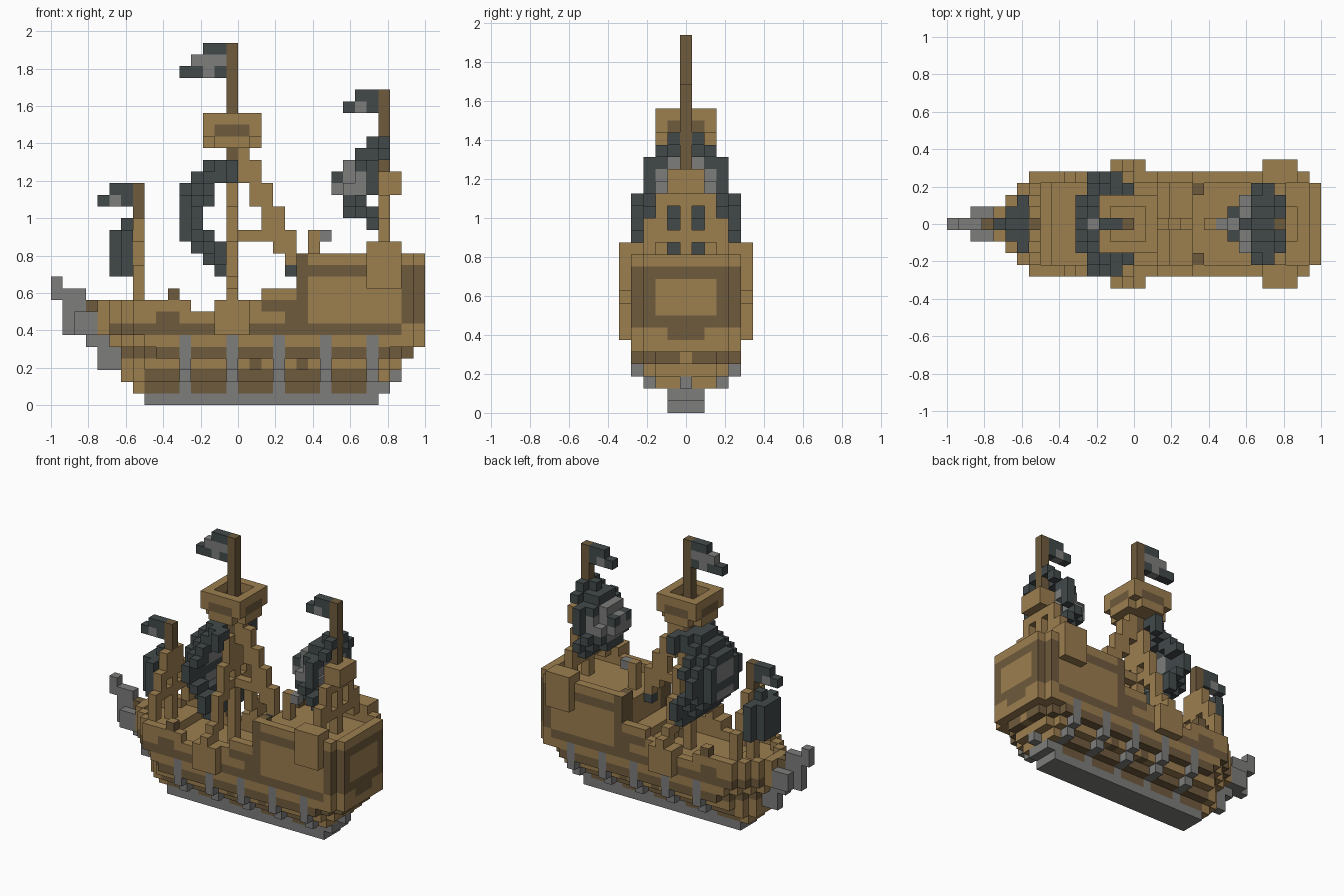
import bpy

cube = bpy.data.objects.get("Cube")
if cube:
    bpy.data.objects.remove(cube, do_unlink=True)

UNIT = 1 / 16          # edge length of one block
LIGHT, DARK, GREY, SLATE = range(4)


def linear(channel):
    c = channel / 255
    return c / 12.92 if c <= 0.04045 else ((c + 0.055) / 1.055) ** 2.4


def make_material(name, rgb):
    colour = [linear(c) for c in rgb] + [1]
    mat = bpy.data.materials.new(name)
    mat.use_nodes = True
    mat.diffuse_color = colour
    shader = mat.node_tree.nodes["Principled BSDF"]
    shader.inputs["Base Color"].default_value = colour
    shader.inputs["Roughness"].default_value = 0.9
    return mat


materials = [
    make_material("light_wood", (156, 126, 79)),
    make_material("dark_wood", (111, 91, 61)),
    make_material("grey_metal", (125, 125, 124)),
    make_material("slate_cloth", (66, 73, 74)),
]

parts = {}             # part name -> {block: colour}


def box(part, xs, ys, zs, colour):
    """Fill an inclusive range of blocks, replacing what was there."""
    for i in range(xs[0], xs[1] + 1):
        for j in range(ys[0], ys[1] + 1):
            for k in range(zs[0], zs[1] + 1):
                for other in parts.values():
                    other.pop((i, j, k), None)
                parts.setdefault(part, {})[i, j, k] = colour


def both_sides(part, xs, ys, zs, colour):
    box(part, xs, ys, zs, colour)
    box(part, xs, (-ys[1], -ys[0]), zs, colour)


# Hull: layers that widen upward, with stepped bulwarks round the decks
def half_width(i, k):
    first = {1: 7, 2: 6, 3: 6, 4: 6, 5: 5}.get(k, 4)
    last = {1: 27, 2: 28, 3: 29, 4: 30}.get(k, 31)
    if not first <= i <= last:
        return -1
    return min(k, 4, i - first + 1, last - i + (2 if k < 5 else 3))


def wall_top(i):
    for limit, top in ((11, 8), (16, 7), (17, 8), (20, 9)):
        if i <= limit:
            return top
    return 12


def deck_top(i):
    for limit, top in ((8, 7), (17, 6), (18, 7), (20, 8)):
        if i <= limit:
            return top
    return 11


def hull_colour(i, j, k):
    if i >= 30 and k > 5:                      # stern frame and panel
        if 7 <= k <= 11:
            return DARK if abs(j) >= 3 or k in (7, 11) else LIGHT
        return DARK if k == 6 and abs(j) < 2 else LIGHT
    if k >= 7 and abs(j) < 3:                  # deck and inner bulkhead
        return LIGHT
    if k in (1, 2):
        return DARK if 8 <= i <= 27 else LIGHT
    if k == 3:
        return DARK if i in (17, 21) else LIGHT
    if k == 4:
        return DARK if j else LIGHT
    if k == 6:
        return DARK if i >= 5 else LIGHT
    if k == 7:
        return DARK if i in (9, 10, 20, 21) else LIGHT
    if k == 8:
        return DARK if 18 <= i <= 21 else LIGHT
    if k == 11:
        return DARK if 21 <= i <= 26 else LIGHT
    return DARK if i == 21 and k > 8 else LIGHT


hull = parts.setdefault("hull", {})
for k in range(1, 13):
    for i in range(4, 32):
        w = half_width(i, k)
        for j in range(-w, w + 1):
            rim = abs(j) == w or half_width(i - 1, k) < abs(j) or half_width(i + 1, k) < abs(j)
            if k <= (wall_top(i) if rim else deck_top(i)):
                hull[i, j, k] = hull_colour(i, j, k)
box("bowsprit", (3, 3), (0, 0), (8, 8), DARK)
both_sides("rail_post", (10, 10), (4, 4), (9, 9), DARK)
both_sides("deck_post", (21, 21), (3, 3), (12, 12), DARK)
both_sides("deck_post", (17, 17), (2, 2), (7, 7), DARK)
both_sides("side_buttress", (14, 16), (5, 5), (6, 8), LIGHT)
both_sides("side_buttress", (14, 16), (4, 4), (8, 8), LIGHT)
both_sides("stern_buttress", (27, 29), (5, 5), (10, 13), LIGHT)
both_sides("stern_buttress", (27, 29), (4, 4), (13, 13), LIGHT)

# Keel, stem and ram
box("keel", (8, 27), (-1, 1), (0, 0), GREY)
box("keel", (28, 28), (-1, 1), (1, 1), GREY)
box("keel", (29, 29), (0, 0), (2, 2), GREY)
for xs, zs in (((4, 5), (3, 4)), ((3, 4), (5, 5)), ((1, 3), (6, 7)),
               ((1, 2), (8, 9)), ((0, 0), (9, 10))):
    box("bow_ram", xs, (0, 0), zs, GREY)
box("bow_ram", (2, 3), (-1, 1), (6, 7), GREY)

# Ribs climbing the hull sides
for i in range(11, 28, 4):
    for k, ys in ((1, (1, 1)), (2, (2, 3)), (3, (3, 4)), (4, (4, 4)), (5, (4, 4))):
        both_sides("hull_ribs", (i, i), ys, (k, k), GREY)

# Lookout basket
box("lookout", (14, 16), (-2, 2), (22, 22), LIGHT)
box("lookout", (13, 17), (-1, 1), (22, 22), LIGHT)
box("lookout", (13, 17), (-2, 2), (23, 24), LIGHT)
for j in range(-1, 2):
    for i in (13, 17):
        box("lookout", (i, i), (j, j), (23, 23), DARK)
    for y in (-2, 2):
        box("lookout", (15 + j, 15 + j), (y, y), (23, 23), DARK)
for i in range(14, 17):
    for j in range(-1, 2):
        for k in (23, 24):
            del parts["lookout"][i, j, k]


# Sails: billowed shells, listed from the top row as (front, back, half width)
def sail(part, top, rows, patch):
    for n, (front, back, width) in enumerate(rows):
        k = top - n
        for j in range(-width, width + 1):
            i = front + round((back - front) * (abs(j) / width) ** 2)
            colour = GREY if abs(j) <= patch.get(k, -1) else SLATE
            if i < back:
                box(part, (i + 1, i + 1), (j, j), (k, k), colour)
            box(part, (i, i), (j, j), (k, k), colour)


sail("main_sail", 20, [(13, 15, 3), (12, 15, 3), (11, 13, 3), (11, 13, 4), (11, 12, 4),
                       (11, 12, 4), (11, 13, 4), (12, 14, 4), (13, 14, 4), (14, 14, 3)],
     {17: 1, 16: 1, 14: 1})
sail("aft_sail", 22, [(27, 28, 1), (26, 28, 2), (25, 27, 3), (25, 27, 3),
                      (24, 27, 3), (25, 26, 3), (25, 27, 3), (27, 27, 2)],
     {20: 1, 19: 2, 18: 2, 17: 1})
both_sides("aft_sail", (24, 24), (1, 1), (19, 19), SLATE)
box("aft_sail", (24, 24), (0, 0), (19, 19), GREY)
sail("fore_sail", 15, [(6, 7, 1), (5, 6, 2), (5, 6, 2), (5, 6, 2), (5, 6, 2)], {})

# Masts: light wood below the rigging, dark above
for name, i, change, top in (("fore_mast", 7, 15, 18), ("main_mast", 15, 19, 30),
                             ("aft_mast", 28, 19, 26)):
    box(name, (i, i), (0, 0), (7, change), LIGHT)
    box(name, (i, i), (0, 0), (change + 1, top), DARK)


# Shrouds: stepped frames either side of a mast with a crossbar
def shroud(part, i, top, drop, count, bar):
    for j in range(1, count + 1):
        high = top - (j - 1) * drop
        both_sides(part, (i, i), (j, j), (high - drop, high), LIGHT)
        if bar <= high:
            both_sides(part, (i, i), (j, j), (bar, bar), LIGHT)


shroud("fore_shrouds", 7, 15, 2, 3, 11)
shroud("main_shrouds", 15, 19, 3, 4, 14)
both_sides("main_shrouds", (15, 15), (5, 5), (9, 9), LIGHT)
shroud("aft_shrouds", 28, 19, 2, 4, 14)
box("aft_mast_block", (29, 29), (-1, 1), (18, 19), LIGHT)

# Stay running aft from the main mast
box("main_stay", (16, 16), (0, 0), (21, 21), LIGHT)
for step in range(4):
    low = 19 - 2 * step
    box("main_stay", (16 + step, 17 + step), (0, 0), (low, low + 1), LIGHT)
box("main_stay", (20, 20), (0, 0), (12, 14), LIGHT)
box("main_stay", (16, 19), (0, 0), (14, 14), LIGHT)
box("stay_tie", (20, 20), (0, 0), (11, 11), SLATE)
box("helm", (22, 22), (0, 0), (12, 14), LIGHT)
box("helm_handle", (23, 23), (0, 0), (14, 14), GREY)

# Flags flying forward from the mast tops
for part, xs, k, colour in (
        ("main_flag", (13, 14), 30, SLATE), ("main_flag", (12, 14), 29, GREY),
        ("main_flag", (11, 14), 28, SLATE), ("main_flag", (13, 13), 28, GREY),
        ("aft_flag", (26, 27), 26, SLATE), ("aft_flag", (25, 27), 25, SLATE),
        ("aft_flag", (26, 26), 25, GREY), ("fore_flag", (5, 6), 18, SLATE),
        ("fore_flag", (4, 6), 17, SLATE), ("fore_flag", (5, 5), 17, GREY)):
    box(part, xs, (0, 0), (k, k), colour)

# Mesh every part, keeping only the exposed block faces; hull tops stay light
filled = set().union(*parts.values())
for name, cells in parts.items():
    verts, faces, colours = {}, [], []
    for cell, colour in cells.items():
        for axis in range(3):
            for side in (0, 1):
                beside = list(cell)
                beside[axis] += 2 * side - 1
                if tuple(beside) in filled:
                    continue
                u, v = (axis + 1) % 3, (axis + 2) % 3
                quad = []
                for a, b in ((0, 0), (1, 0), (1, 1), (0, 1)):
                    p = list(cell)
                    p[axis] += side
                    p[u] += a
                    p[v] += b
                    quad.append(verts.setdefault(tuple(p), len(verts)))
                faces.append(quad if side else quad[::-1])
                is_top = axis == 2 and side == 1
                colours.append(LIGHT if is_top and name in ("hull", "rail_post") else colour)
    mesh = bpy.data.meshes.new(name)
    mesh.from_pydata([((x - 16) * UNIT, (y - 0.5) * UNIT, z * UNIT) for x, y, z in verts],
                     [], faces)
    used = sorted(set(colours))
    for index in used:
        mesh.materials.append(materials[index])
    for face, colour in zip(mesh.polygons, colours):
        face.material_index = used.index(colour)
    bpy.context.collection.objects.link(bpy.data.objects.new(name, mesh))
